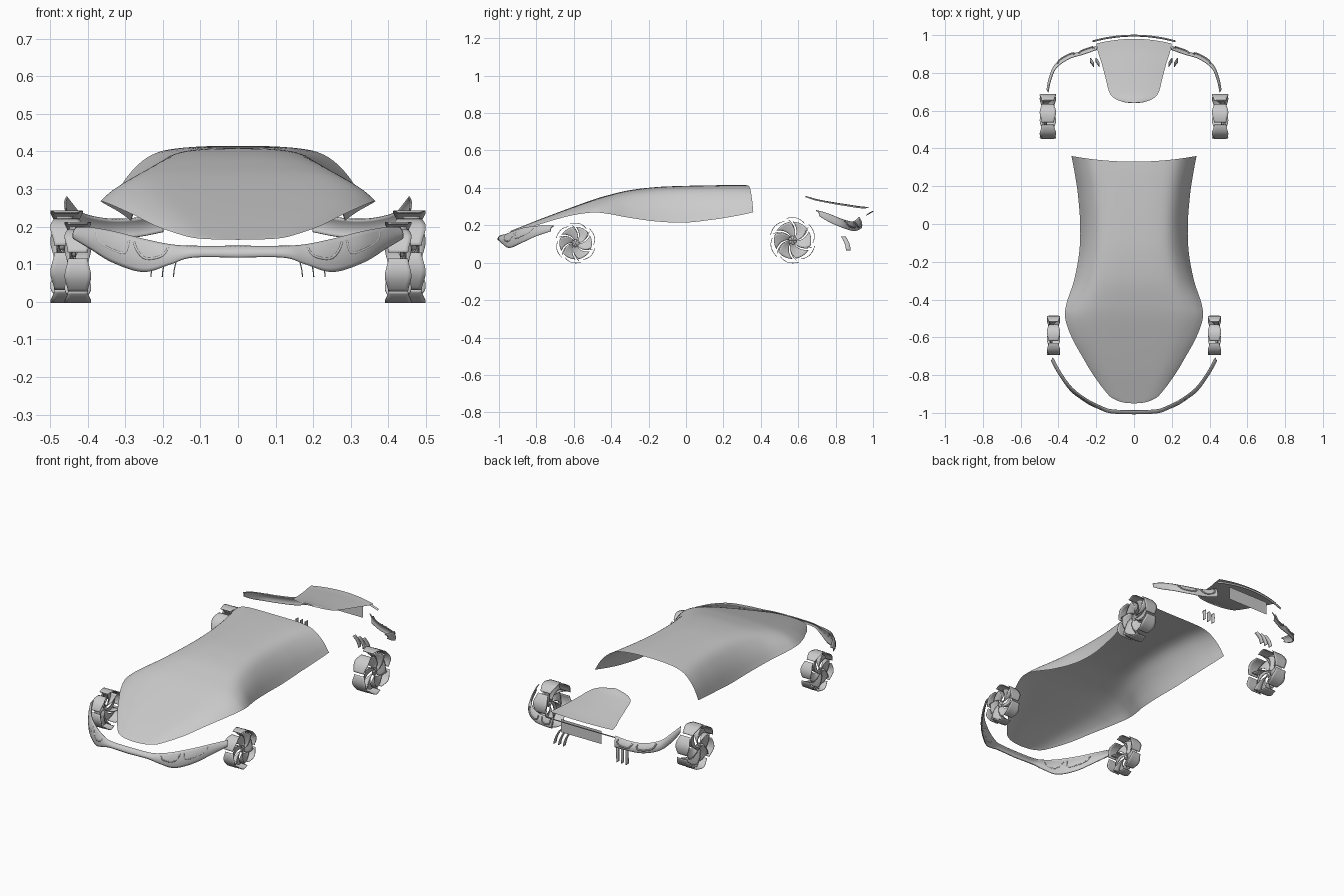
import bpy, math
from mathutils import Vector

if "Cube" in bpy.data.objects:
    bpy.data.objects.remove(bpy.data.objects["Cube"])


def sample(rows, t):
    """Catmull-Rom interpolation of tuples; t is a float row index."""
    n = len(rows) - 1
    i = max(0, min(int(t), n - 1))
    f = t - i
    p = [rows[max(0, min(n, i + k))] for k in (-1, 0, 1, 2)]
    return [b + 0.5 * f * (c - a + f * (2*a - 5*b + 4*c - d + f * (3*(b - c) + d - a)))
            for a, b, c, d in zip(*p)]


def spread(n, lo, hi):
    return [lo + (hi - lo) * i / n for i in range(n + 1)]


def mesh_object(name, verts, faces, mirror=False):
    me = bpy.data.meshes.new(name)
    me.from_pydata(verts, [], faces)
    me.validate()
    me.polygons.foreach_set("use_smooth", [True] * len(me.polygons))
    ob = bpy.data.objects.new(name, me)
    bpy.context.collection.objects.link(ob)
    if mirror:
        ob.modifiers.new("mirror", "MIRROR")
    return ob


def add_grid(verts, faces, fn, us, vs):
    base, m = len(verts), len(vs)
    verts += [fn(u, v) for u in us for v in vs]
    for i in range(len(us) - 1):
        for j in range(m - 1):
            a = base + i * m + j
            faces.append((a, a + 1, a + m + 1, a + m))


def sheet(name, fn, us, vs, mirror=False):
    verts, faces = [], []
    add_grid(verts, faces, fn, us, vs)
    return mesh_object(name, verts, faces, mirror)


# Body shell: stations of y, half width, crown height, edge height
body = [(-.95, 0, .165, .165), (-.945, .055, .167, .166), (-.93, .10, .173, .168),
        (-.9, .14, .185, .175), (-.8, .215, .225, .2), (-.7, .275, .263, .23),
        (-.6, .33, .3, .255), (-.5, .364, .336, .268), (-.42, .357, .36, .262),
        (-.3, .318, .388, .24), (-.15, .29, .405, .22), (0, .285, .411, .215),
        (.15, .297, .414, .232), (.27, .318, .415, .255), (.33, .331, .414, .27)]
section = [(0, 1), (.3, .99), (.55, .94), (.7, .83), (.82, .62), (.92, .34), (1, 0)]


def body_pt(t, s):
    y, w, zc, ze = sample(body, t)
    u, f = sample(section, abs(s))
    back = max(0, (y - .1) / .23)
    return (math.copysign(u * w, s), y + .03 * u * u * back, ze + (zc - ze) * f)


sheet("body_shell", body_pt, spread(84, 0, len(body) - 1), spread(48, -6, 6))

# Front and rear bumper strips: x, y, lower edge, upper edge
front = [(0, -1, .12, .145), (.12, -.995, .12, .145), (.18, -.975, .1, .15),
         (.25, -.94, .08, .165), (.33, -.88, .105, .185), (.39, -.8, .142, .195),
         (.435, -.72, .17, .195)]
rear = [(.2, .94, .185, .245), (.27, .915, .172, .225), (.35, .89, .17, .222),
        (.42, .84, .185, .237), (.45, .77, .215, .265), (.462, .71, .25, .282)]


def strip_pt(rows):
    sign = 1 if rows[0][1] > 0 else -1

    def fn(t, v):
        x, y, lo, hi = sample(rows, t)
        bulge = .008 * (1 - (2*v - 1) ** 2) - .014 * v
        return (x + bulge * min(1, x * 2) * .5, y + sign * bulge, lo + (hi - lo) * v)
    return fn


def light_frames(name, fn, loops, out):
    for k, loop in enumerate(loops):
        cu = bpy.data.curves.new(name, "CURVE")
        cu.dimensions, cu.bevel_depth, cu.bevel_resolution = "3D", .004, 1
        sp = cu.splines.new("POLY")
        pts = [fn(*sample(loop, t)) for t in spread(20, 0, len(loop) - 1)]
        sp.points.add(len(pts) - 1)
        for p, c in zip(sp.points, pts):
            p.co = (c[0], c[1] + out, c[2], 1)
        ob = bpy.data.objects.new(f"{name}_{k}", cu)
        bpy.context.collection.objects.link(ob)
        ob.modifiers.new("mirror", "MIRROR")


for name, rows, out in (("front_bumper", front, -.002), ("rear_bumper", rear, .002)):
    ob = sheet(name, strip_pt(rows), spread(48, 0, len(rows) - 1), spread(8, 0, 1), True)
    ob.modifiers.new("thickness", "SOLIDIFY").thickness = .005
light_frames("headlight_frame", strip_pt(front),
             [[(2.1, .85), (2.3, .5), (2.9, .42), (3.2, .6), (3.35, .85)],
              [(3.5, .85), (3.6, .45), (4.0, .4), (4.6, .5), (4.8, .85)]], -.003)
light_frames("tail_light_frame", strip_pt(rear),
             [[(.3, .85), (.4, .4), (1.0, .35), (1.3, .85)],
              [(1.6, .85), (1.7, .4), (2.5, .4), (2.8, .85)]], .003)

# Rear deck panel: y, half width, height
deck = [(.64, 0, .357), (.645, .05, .356), (.665, .1, .35), (.7, .13, .34),
        (.78, .15, .325), (.87, .172, .311), (.93, .19, .302), (.98, .2, .297)]


def deck_pt(t, u):
    y, w, z = sample(deck, t)
    return (u * w, y - .025 * u * u * max(0, (y - .64) / .34), z - .008 * u * u)


sheet("rear_deck", deck_pt, spread(35, 0, 7), spread(20, -1, 1))

# Rear lip and plate panel below it
lip = sheet("rear_lip", lambda u, v: (.22 * u, 1 - .03 * u * u - .008 * v,
            .278 - .016 * u * u - .008 * v), spread(24, -1, 1), [0, 1])
lip.modifiers.new("thickness", "SOLIDIFY").thickness = .003
sheet("rear_panel", lambda u, v: (.13 * u, .957, .19 + .075 * v), [-1, 1], [0, 1])

# Diffuser fins, three per side
for k in range(3):
    def fin_pt(v, d, x0=.152 + .03 * k):
        return (x0 + .018 * math.sin(v * 1.5), .83 + .025 * v + .025 * d
                + .006 * math.sin(v * math.pi), .138 - .072 * v)
    fin = sheet(f"diffuser_fin_{k}", fin_pt, spread(8, 0, 1), spread(2, 0, 1), True)
    fin.modifiers.new("thickness", "SOLIDIFY").thickness = .003


# Turbine wheels: wavy tread pads, swirling fan blades, curved webs and a hub
def wheel(name, cx, cy, r, width):
    verts, faces = [], []
    for k in range(6):
        a0 = k * math.tau / 6

        def polar(x, rad, a):
            return (cx + x, cy + rad * math.cos(a), r + rad * math.sin(a))

        def pad(u, v):
            edge = width / 2 * (1 - .14 * math.cos(u * math.tau))
            return polar(edge * v, r * (.9 + .1 * math.sin(math.pi * min(1, u * 1.6) / 2)),
                         a0 + .9 * u - .1)

        def blade(u, v):
            return polar(width * (.32 - .25 * v), r * (.15 + .68 * u),
                         a0 + .7 * u + .85 * v)

        def web(u, v):
            return polar(width * (.36 - .6 * v * u), r * (.15 + .77 * u), a0 + .7 * u)

        add_grid(verts, faces, pad, spread(12, 0, 1), spread(6, -1, 1))
        add_grid(verts, faces, blade, spread(8, 0, 1), spread(6, 0, 1))
        add_grid(verts, faces, web, spread(8, 0, 1), spread(3, 0, 1))
        # hub sector
        add_grid(verts, faces, lambda u, v: polar(width * (.36 - .12 * u), r * .18 * u,
                 a0 + v * math.tau / 6), [0, .5, .8, 1], spread(4, 0, 1))
    ob = mesh_object(name, verts, faces, True)
    ob.modifiers.new("thickness", "SOLIDIFY").thickness = .003


wheel("front_wheels", .426, -.59, .105, .062)
wheel("rear_wheels", .456, .57, .12, .076)
